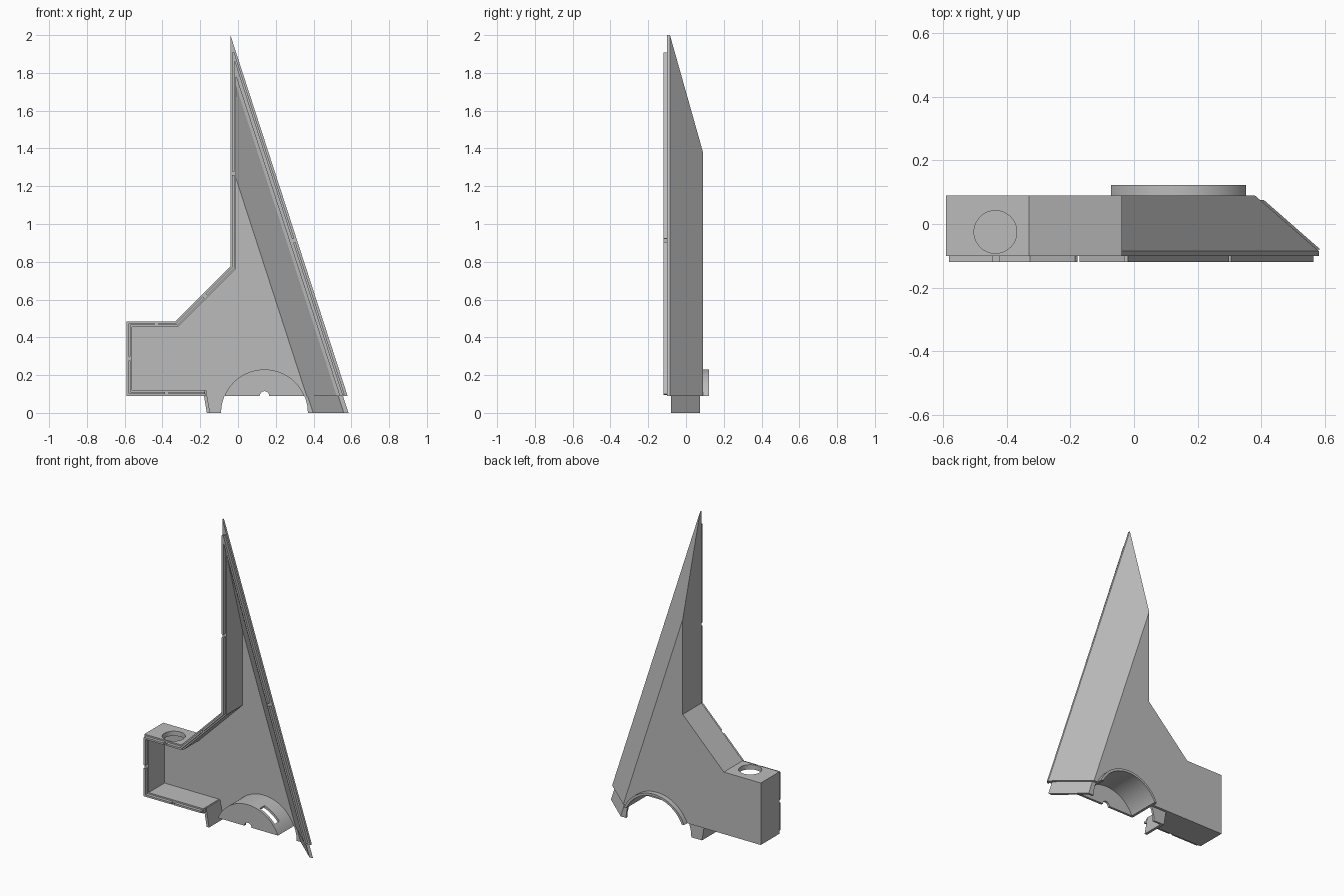
import bpy, bmesh, math
from mathutils import Vector

cube = bpy.data.objects.get("Cube")
if cube:
    bpy.data.objects.remove(cube, do_unlink=True)

grey = bpy.data.materials.new("plain grey")
grey.use_nodes = True
grey.diffuse_color = (0.5, 0.5, 0.5, 1)
grey.node_tree.nodes["Principled BSDF"].inputs["Base Color"].default_value = (0.5, 0.5, 0.5, 1)

SLOPE = 3.08            # steepness of the slanted edge
CX, RADIUS = 0.14, 0.23  # arch centre and radius
FLOOR = 0.09


def add_prism(bm, sections):
    """Loft through (y, [(x, z), ...]) sections and cap both ends."""
    rings = [[bm.verts.new((x, y, z)) for x, z in pts] for y, pts in sections]
    n = len(rings[0])
    for a, b in zip(rings, rings[1:]):
        for i in range(n):
            j = (i + 1) % n
            bm.faces.new((a[i], a[j], b[j], b[i]))
    bm.faces.new(rings[0])
    bm.faces.new(rings[-1][::-1])


def make(name, *solids):
    bm = bmesh.new()
    for sections in solids:
        add_prism(bm, sections)
    bmesh.ops.recalc_face_normals(bm, faces=bm.faces)
    mesh = bpy.data.meshes.new(name)
    bm.to_mesh(mesh)
    bm.free()
    mesh.materials.append(grey)
    obj = bpy.data.objects.new(name, mesh)
    bpy.context.collection.objects.link(obj)
    return obj


def cut(obj, cutter):
    mod = obj.modifiers.new("cut", 'BOOLEAN')
    mod.operation, mod.solver, mod.object = 'DIFFERENCE', 'EXACT', cutter
    bpy.context.view_layer.objects.active = obj
    bpy.ops.object.modifier_apply(modifier=mod.name)
    bpy.data.objects.remove(cutter, do_unlink=True)


def extrude(pts, y0, y1):
    return [(y0, pts), (y1, pts)]


def segment(r, bottom, steps=48):
    """Circle segment above a horizontal chord."""
    a0 = math.asin(bottom / r)
    angles = [a0 + (math.pi - 2 * a0) * i / steps for i in range(steps + 1)]
    return [(CX + r * math.cos(a), r * math.sin(a)) for a in angles]


def outer(top):
    right = -0.04 + (top - FLOOR) / SLOPE
    return [(-0.04, top), (-0.04, 0.775), (-0.33, 0.485), (-0.59, 0.485),
            (-0.59, FLOOR), (right, FLOOR)]


def inner(top):
    low = -0.1
    right = -0.01 + (top - low) / SLOPE
    return [(-0.01, top), (-0.01, 0.763), (-0.318, 0.455), (-0.56, 0.455),
            (-0.56, 0.12), (-0.175, 0.12), (-0.155, low), (right, low)]


# Hollow body, open at the front and below the slanted part
body = make("body_shell", [(-0.1, outer(2.0)), (-0.085, outer(2.0)), (0.09, outer(1.38))])
cut(body, make("hollow", [(-0.2, inner(1.78)), (-0.09, inner(1.78)),
                          (-0.085, inner(1.73)), (0.06, inner(1.24))]))
cut(body, make("arch_opening", extrude(segment(RADIUS - 0.002, 0), 0.03, 0.2)))

# Round hole through the top of the side box
bm = bmesh.new()
bmesh.ops.create_cone(bm, cap_ends=True, segments=48, radius1=0.067, radius2=0.067, depth=0.1)
bmesh.ops.translate(bm, verts=bm.verts, vec=(-0.435, -0.025, 0.475))
hole_mesh = bpy.data.meshes.new("hole")
bm.to_mesh(hole_mesh)
bm.free()
hole = bpy.data.objects.new("hole", hole_mesh)
bpy.context.collection.objects.link(hole)
cut(body, hole)

# Half-round housing: closed at the front, open at the back and below
arch = make("arch_housing", extrude(segment(RADIUS, FLOOR), -0.1, 0.122))
cut(arch, make("arch_hollow", extrude(segment(RADIUS - 0.015, 0), -0.085, 0.2)))
notch = [(CX + 0.025 * math.cos(a), FLOOR + 0.025 * math.sin(a))
         for a in (2 * math.pi * i / 24 for i in range(24))]
cut(arch, make("arch_notch", extrude(notch, -0.2, -0.05)))
wedge = [(CX + r * math.cos(math.radians(a)), r * math.sin(math.radians(a)))
         for r, a in ((0.18, 40), (0.3, 40), (0.3, 72), (0.18, 72))]
cut(arch, make("arch_slot", extrude(wedge, -0.082, -0.035)))

# Raised lip on the rim, each run broken by a small gap
path = [(0.557, 0.1), (-0.025, 1.904), (-0.025, 0.769), (-0.324, 0.47),
        (-0.575, 0.47), (-0.575, 0.105), (-0.18, 0.105)]
gaps = [0.45, 0.56, 0.5, 0.43, 0.5, 0.5]
HALF = 0.006
bars = []
for p, q, g in zip(path, path[1:], gaps):
    p, q = Vector(p), Vector(q)
    d = (q - p).normalized()
    side = Vector((-d.y, d.x)) * HALF
    mid = p.lerp(q, g)
    for a, b in ((p - d * HALF * 0.5, mid - d * 0.01), (mid + d * 0.01, q + d * HALF * 0.5)):
        bars.append(extrude([tuple(v) for v in (a + side, b + side, b - side, a - side)], -0.12, -0.099))
make("rim_lip", *bars)

# Tabs below the body on both sides of the arch
def slant_strip(x):
    rise = 0.14
    return [(x, 0), (x - 0.025, 0), (x - 0.025 - rise / SLOPE, rise), (x - rise / SLOPE, rise)]


def arch_side(sign):
    return [(CX + sign * RADIUS * math.cos(a), RADIUS * math.sin(a)) for a in (0, 0.15, 0.3, 0.45)]


make("right_side_tab",
     extrude([(-0.185, 0.118), (-0.165, 0), (-0.148, 0), (-0.168, 0.118)], -0.08, 0.075),
     extrude([(-0.16, 0)] + arch_side(-1) + [(-0.175, 0.1)], 0.062, 0.075))
make("left_side_tab",
     [(-0.08, slant_strip(0.585)), (0.075, slant_strip(0.408))],
     extrude([(0.405, 0)] + arch_side(1) + [(0.375, 0.1)], 0.062, 0.075))

# Smooth the curved faces while keeping edges sharp
for obj in (body, arch):
    bpy.ops.object.select_all(action='DESELECT')
    obj.select_set(True)
    bpy.context.view_layer.objects.active = obj
    bpy.ops.object.shade_smooth_by_angle(angle=math.radians(20))
